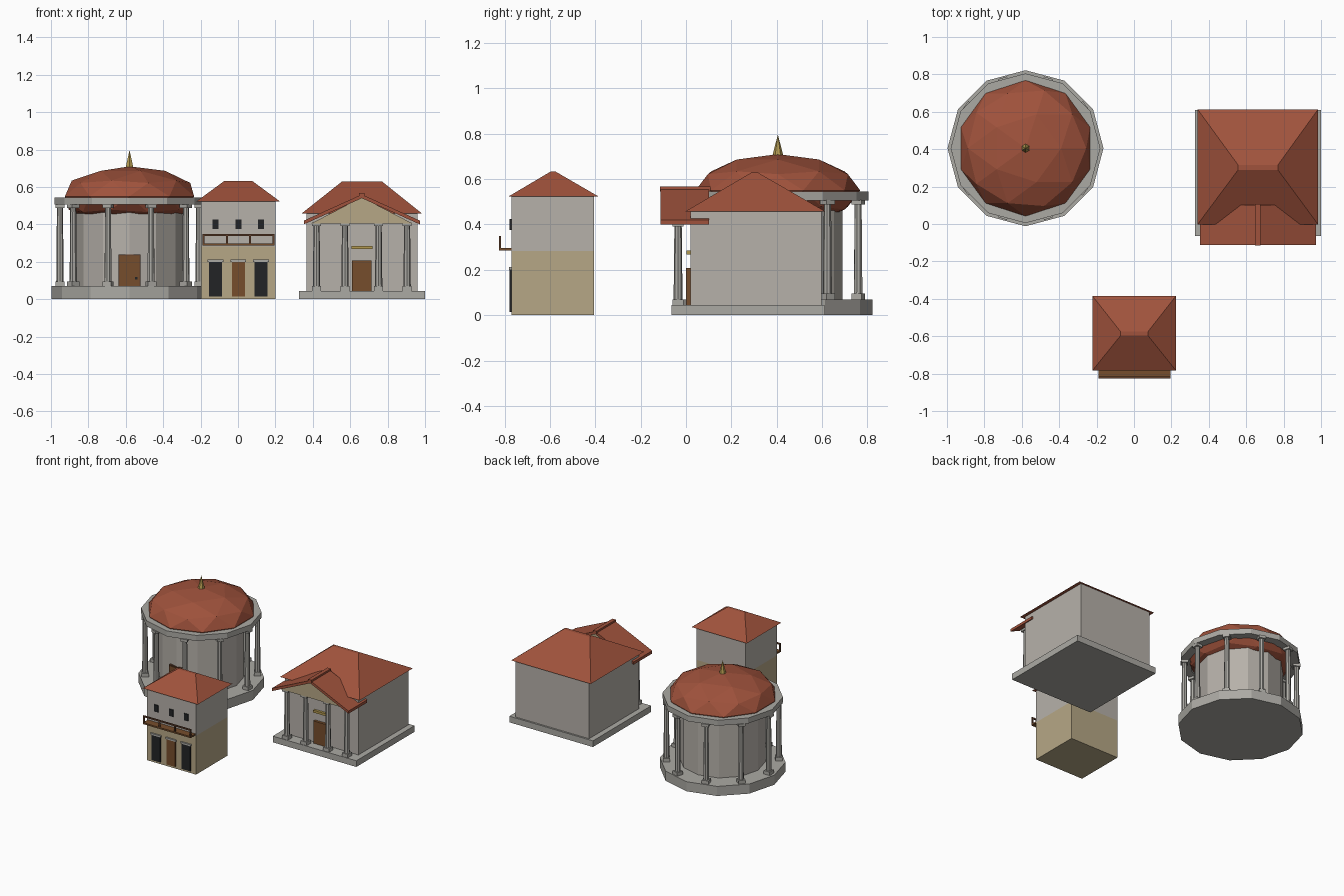
import bpy, bmesh, math
from mathutils import Matrix, Vector

old = bpy.data.objects.get("Cube")
if old:
    bpy.data.objects.remove(old, do_unlink=True)


def material(name, rgb):
    m = bpy.data.materials.new(name)
    m.use_nodes = True
    m.diffuse_color = (*rgb, 1)
    m.node_tree.nodes["Principled BSDF"].inputs["Base Color"].default_value = (*rgb, 1)
    return m


WALL = material("pale_stone_wall", (.47, .44, .40))
STONE = material("grey_stone", (.41, .40, .37))
ROOF = material("terracotta_roof", (.35, .085, .045))
PLASTER = material("beige_plaster", (.47, .39, .24))
WOOD = material("brown_wood", (.18, .075, .025))
DARKWOOD = material("dark_wood", (.12, .05, .025))
DARK = material("dark_window", (.016, .017, .019))
GOLD = material("gold", (.45, .32, .08))


def finish(name, bm, mat):
    bmesh.ops.recalc_face_normals(bm, faces=bm.faces)
    me = bpy.data.meshes.new(name)
    bm.to_mesh(me)
    bm.free()
    me.materials.append(mat)
    ob = bpy.data.objects.new(name, me)
    bpy.context.collection.objects.link(ob)
    return ob


def box(name, mat, x, y, z):
    """Box from (low, high) pairs on each axis."""
    bm = bmesh.new()
    bmesh.ops.create_cube(bm, size=1)
    for v in bm.verts:
        v.co = [r[0] + (c + .5) * (r[1] - r[0]) for c, r in zip(v.co, (x, y, z))]
    return finish(name, bm, mat)


def drum(name, mat, x, y, z, r1, r2, sides):
    bm = bmesh.new()
    bmesh.ops.create_cone(bm, cap_ends=True, segments=sides, radius1=r1, radius2=r2,
                          depth=z[1] - z[0],
                          matrix=Matrix.Translation((x, y, (z[0] + z[1]) / 2)))
    return finish(name, bm, mat)


def hip_roof(name, x, y, z, ridge_x, ridge_y):
    ob = box(name, ROOF, x, y, z)
    for v in ob.data.vertices:
        if v.co.z > (z[0] + z[1]) / 2:
            v.co.x = ridge_x[v.co.x > sum(x) / 2]
            v.co.y = ridge_y[v.co.y > sum(y) / 2]


def prism(name, mat, cx, points, y):
    """Extrude an xz outline along y."""
    bm = bmesh.new()
    face = bm.faces.new([bm.verts.new((cx + px, y[0], pz)) for px, pz in points])
    new = bmesh.ops.extrude_face_region(bm, geom=[face])["geom"]
    bmesh.ops.translate(bm, vec=(0, y[1] - y[0], 0),
                        verts=[g for g in new if isinstance(g, bmesh.types.BMVert)])
    return finish(name, bm, mat)


def column(name, x, y, z, angle=0):
    parts = [drum(name + "_shaft", STONE, 0, 0, z, .02, .016, 8)]
    for part, low, high in (("_foot", z[0], z[0] + .025), ("_capital", z[1] - .02, z[1])):
        parts.append(box(name + part, STONE, (-.024, .024), (-.024, .024), (low, high)))
    for p in parts:
        p.data.transform(Matrix.Translation((x, y, 0)) @ Matrix.Rotation(angle, 4, 'Z'))


# Round temple: plinth, wall, colonnade
RX, RY = -.58, .405
drum("rotunda_plinth", STONE, RX, RY, (0, .07), .417, .417, 12)
drum("rotunda_wall", WALL, RX, RY, (.07, .55), .285, .285, 12)
for i in range(10):
    a = math.radians(36 * i)
    column(f"rotunda_column_{i + 1}", RX + .372 * math.cos(a), RY + .372 * math.sin(a),
           (.07, .507), a)

# Ring beam
bm = bmesh.new()
rings = []
for r, z in ((.4, .505), (.4, .545), (.34, .545), (.34, .505)):
    rings.append([bm.verts.new((RX + r * math.cos(math.tau * i / 12),
                                RY + r * math.sin(math.tau * i / 12), z)) for i in range(12)])
for k in range(4):
    a, b = rings[k], rings[(k + 1) % 4]
    for i in range(12):
        j = (i + 1) % 12
        bm.faces.new((a[i], a[j], b[j], b[i]))
finish("rotunda_ring_beam", bm, STONE)

# Faceted dome and finial
bm = bmesh.new()
bmesh.ops.create_icosphere(bm, subdivisions=2, radius=1,
                           matrix=Matrix.Translation((RX, RY, .55))
                           @ Matrix.Diagonal((.363, .363, .16, 1)))
finish("rotunda_dome", bm, ROOF)
drum("rotunda_finial", GOLD, RX, RY, (.695, .797), .026, 0, 6)

# Rotunda door
box("rotunda_door_frame", DARKWOOD, (RX - .06, RX + .06), (.118, .16), (.07, .24))
box("rotunda_door", WOOD, (RX - .054, RX + .054), (.114, .15), (.07, .234))
box("rotunda_door_handle", DARK, (RX + .03, RX + .042), (.107, .12), (.105, .118))

# Town house
HY = (-.77, -.405)
box("house_lower_storey", PLASTER, (-.197, .2), HY, (0, .283))
box("house_upper_storey", WALL, (-.197, .2), HY, (.283, .525))
hip_roof("house_roof", (-.222, .224), (-.783, -.385), (.523, .633),
         (-.072, .075), (-.597, -.575))
for i, x in enumerate((-.12, .002, .123)):
    n = i + 1
    box(f"house_opening_{n}", WOOD if i == 1 else DARK,
        (x - .035, x + .035), (-.777, -.765), (.015, .2))
    box(f"house_lintel_{n}", STONE, (x - .042, x + .042), (-.781, -.765), (.2, .212))
    box(f"house_window_{n}", DARK, (x - .016, x + .016), (-.777, -.765), (.375, .425))

# Balcony
box("balcony_floor", WOOD, (-.19, .195), (-.825, -.765), (.286, .297))
box("balcony_rail", DARKWOOD, (-.19, .195), (-.825, -.816), (.338, .348))
for i in range(4):
    x = -.184 + i * .1243
    box(f"balcony_post_{i + 1}", DARKWOOD, (x - .005, x + .005), (-.824, -.816), (.297, .34))

# Portico temple
TX = .662
box("temple_plinth", STONE, (TX - .337, TX + .338), (-.063, .61), (0, .045))
box("temple_hall", WALL, (TX - .297, TX + .297), (.02, .597), (.045, .462))
hip_roof("temple_roof", (TX - .322, TX + .322), (-.002, .613), (.458, .63),
         (TX - .105, TX + .107), (.29, .315))
for i, x in enumerate((-.242, -.09, .09, .242)):
    column(f"temple_column_{i + 1}", TX + x, -.035, (.045, .41))

# Portico gable and roof
prism("portico_tympanum", PLASTER, TX, [(-.27, .405), (.27, .405), (0, .545)], (-.065, .03))
prism("portico_roof", ROOF, TX, [(-.31, .4), (0, .54), (.31, .4), (.31, .42),
                                 (0, .56), (-.31, .42)], (-.113, .102))
box("portico_ridge_tile", ROOF, (TX - .014, TX + .014), (-.115, .107), (.545, .567))

# Temple door and plaque
box("temple_door", WOOD, (TX - .052, TX + .052), (0, .025), (.045, .208))
box("temple_plaque", GOLD, (TX - .056, TX + .056), (.002, .025), (.268, .285))
